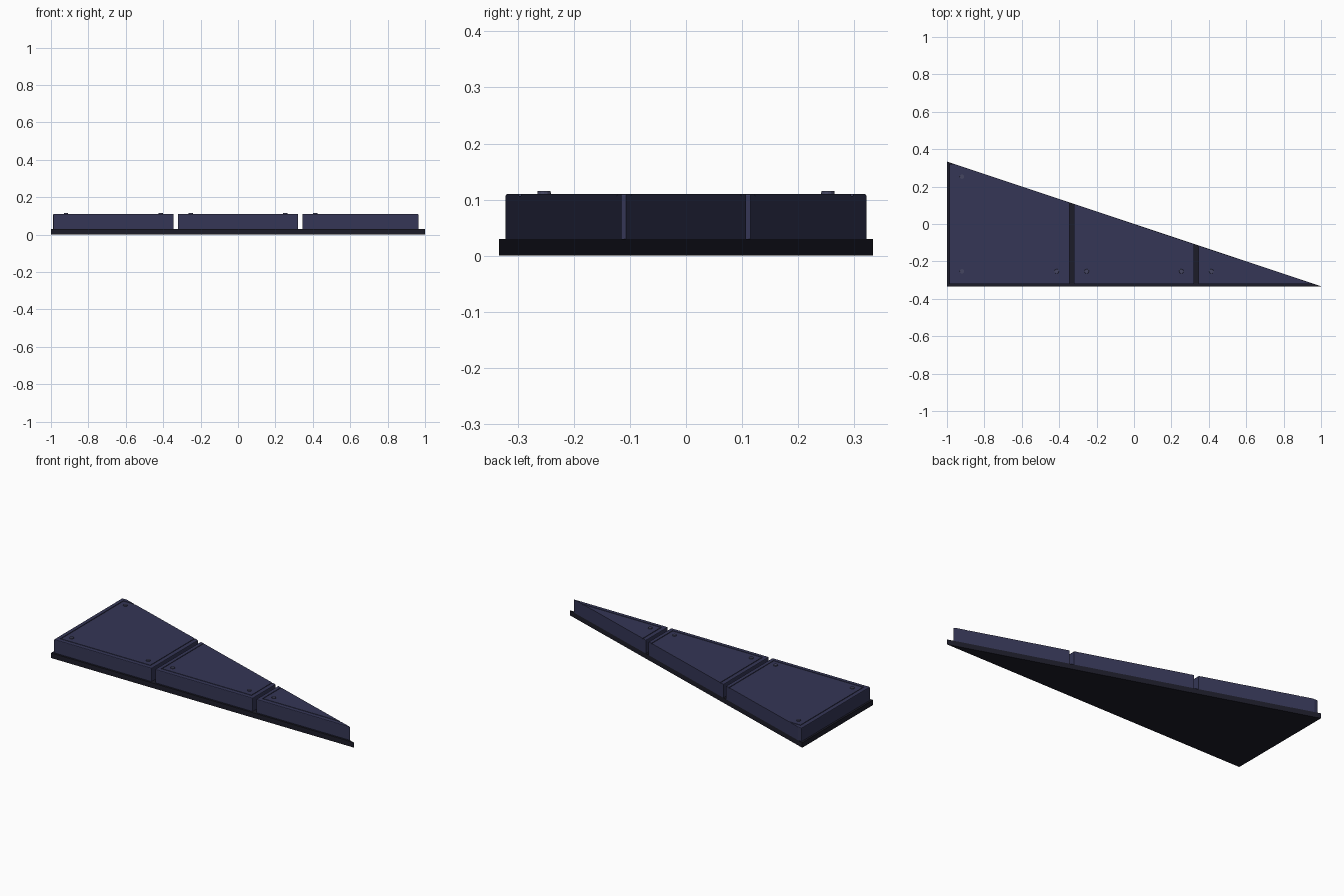
import bpy, bmesh
from mathutils import Vector, Matrix

if "Cube" in bpy.data.objects:
    bpy.data.objects.remove(bpy.data.objects["Cube"])

TILE = 2 / 3            # three square tiles span the ramp
H = TILE / 2
CUT_NO = Vector((1, 3, 0)).normalized()   # diagonal edge runs through the origin


def material(name, rgb):
    m = bpy.data.materials.new(name)
    m.diffuse_color = (*rgb, 1)
    m.use_nodes = True
    m.node_tree.nodes["Principled BSDF"].inputs["Base Color"].default_value = m.diffuse_color
    return m


def finish(bm, name, mat):
    bmesh.ops.recalc_face_normals(bm, faces=bm.faces)
    me = bpy.data.meshes.new(name)
    bm.to_mesh(me)
    bm.free()
    me.materials.append(mat)
    ob = bpy.data.objects.new(name, me)
    bpy.context.collection.objects.link(ob)
    return ob


def top_face(bm):
    up = [f for f in bm.faces if f.normal.z > 0.9]
    return max(up, key=lambda f: f.calc_area())


def diagonal_cut(bm):
    geom = bm.verts[:] + bm.edges[:] + bm.faces[:]
    res = bmesh.ops.bisect_plane(bm, geom=geom, dist=1e-5, plane_co=(0, 0, 0),
                                 plane_no=CUT_NO, clear_outer=True)
    edges = [e for e in res["geom_cut"] if isinstance(e, bmesh.types.BMEdge)]
    bmesh.ops.edgenet_fill(bm, edges=[e for e in edges if e.is_boundary])


panel_mat = material("panel_blue", (0.035, 0.037, 0.092))
base_mat = material("base_dark", (0.012, 0.012, 0.022))
rivet_mat = material("rivet_blue", (0.06, 0.062, 0.12))

# Base plate: thin right triangle
bm = bmesh.new()
face = bm.faces.new([bm.verts.new(p) for p in ((-1, -H, 0), (1, -H, 0), (-1, H, 0))])
ext = bmesh.ops.extrude_face_region(bm, geom=[face])
bmesh.ops.translate(bm, vec=(0, 0, 0.03),
                    verts=[v for v in ext["geom"] if isinstance(v, bmesh.types.BMVert)])
finish(bm, "base_plate", base_mat)

for i, cx in enumerate((-TILE, 0, TILE)):
    # Square panel with softened rim and recessed groove, cut along the diagonal
    bm = bmesh.new()
    bmesh.ops.create_cube(bm, size=1)
    size = TILE - 0.023
    bmesh.ops.scale(bm, vec=(size, size, 0.08), verts=bm.verts)
    bmesh.ops.translate(bm, vec=(cx, 0, 0.07), verts=bm.verts)
    rim = [e for e in bm.edges if max(v.co.z for v in e.verts) > 0.1]
    bmesh.ops.bevel(bm, geom=rim, offset=0.004, segments=2, profile=0.5, affect='EDGES')
    bm.normal_update()
    top = top_face(bm)
    bmesh.ops.inset_individual(bm, faces=[top], thickness=0.028)
    ring = bmesh.ops.inset_individual(bm, faces=[top], thickness=0.006)["faces"]
    bmesh.ops.inset_region(bm, faces=ring, thickness=0.0008, depth=-0.004)
    diagonal_cut(bm)
    finish(bm, f"panel_{i + 1}", panel_mat)

    # Rivets in the corners that lie inside the triangle
    n = 0
    for sx in (-1, 1):
        for sy in (-1, 1):
            p = Vector((cx + sx * 0.253, sy * 0.253, 0.111))
            if p.dot(CUT_NO) > -0.01:
                continue
            n += 1
            bm = bmesh.new()
            bmesh.ops.create_cone(bm, cap_ends=True, segments=12, radius1=0.0125,
                                  radius2=0.0115, depth=0.008,
                                  matrix=Matrix.Translation(p))
            finish(bm, f"rivet_{i + 1}_{n}", rivet_mat)
